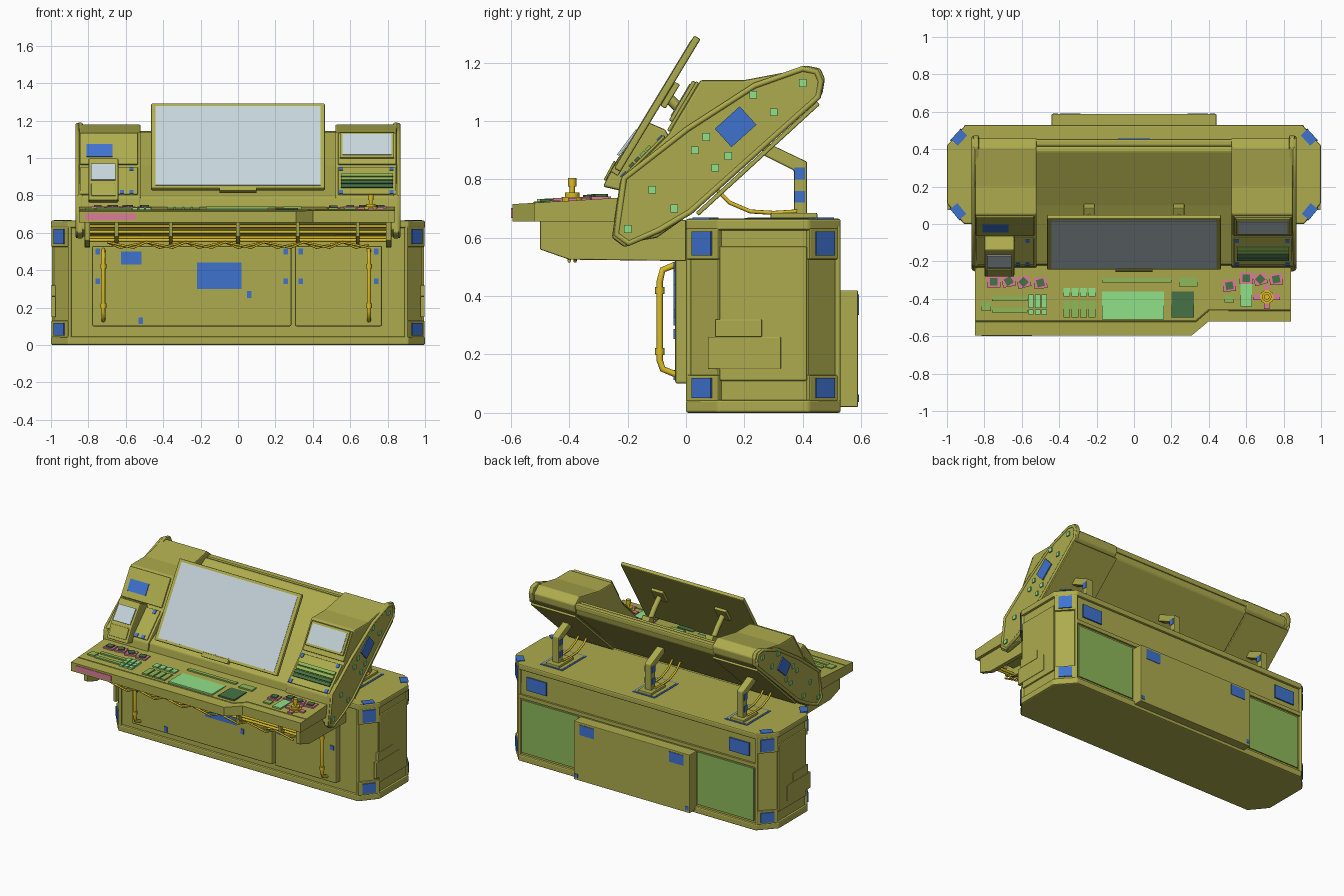
import bpy, bmesh
from math import atan2, hypot, radians
from mathutils import Matrix, Vector


def material(name, rgb):
    m = bpy.data.materials.new(name)
    m.diffuse_color = (*rgb, 1)
    return m


OLIVE = material("olive", (0.42, 0.41, 0.075))
BLUE = material("blue", (0.05, 0.17, 0.62))
GREEN = material("green", (0.28, 0.75, 0.25))
DARK = material("dark_green", (0.06, 0.17, 0.06))
PINK = material("pink", (0.72, 0.2, 0.32))
YELLOW = material("yellow", (0.7, 0.5, 0.02))
GLASS = material("glass", (0.56, 0.66, 0.70))
PANEL = material("rear_green", (0.27, 0.48, 0.1))


def finish(name, bm, mat, bevel=0):
    bmesh.ops.recalc_face_normals(bm, faces=bm.faces)
    me = bpy.data.meshes.new(name)
    bm.to_mesh(me)
    bm.free()
    ob = bpy.data.objects.new(name, me)
    bpy.context.collection.objects.link(ob)
    me.materials.append(mat)
    if bevel:
        mod = ob.modifiers.new("bevel", "BEVEL")
        mod.width, mod.segments, mod.limit_method = bevel, 2, "ANGLE"
    return ob


def box(name, c, s, mat=OLIVE, rot=(0, 0, 0), bevel=0):
    bm = bmesh.new()
    r = Matrix.Identity(4)
    for a, ax in zip(rot, "XYZ"):
        r = Matrix.Rotation(a, 4, ax) @ r
    bmesh.ops.create_cube(bm, size=1, matrix=Matrix.Translation(c) @ r @ Matrix.Diagonal((*s, 1)))
    return finish(name, bm, mat, bevel)


def prism(name, pts, axis, a, b, mat=OLIVE, bevel=0):
    """Extrude a 2D outline along x (outline in y,z) or z (outline in x,y)."""
    bm = bmesh.new()
    place = (lambda p, h: (h, *p)) if axis == "x" else (lambda p, h: (*p, h))
    f = bm.faces.new([bm.verts.new(place(p, a)) for p in pts])
    ext = bmesh.ops.extrude_face_region(bm, geom=[f])
    d = Vector((b - a, 0, 0) if axis == "x" else (0, 0, b - a))
    bmesh.ops.translate(bm, vec=d, verts=[v for v in ext["geom"] if isinstance(v, bmesh.types.BMVert)])
    return finish(name, bm, mat, bevel)


def slab(name, x, w, p0, p1, thick, mat=OLIVE, off=0, bevel=0):
    """Plate lying on the slope from p0 to p1 (y,z), raised along its normal."""
    dy, dz = p1[0] - p0[0], p1[1] - p0[1]
    ln, h = hypot(dy, dz), off + thick / 2
    c = (x, (p0[0] + p1[0]) / 2 - dz / ln * h, (p0[1] + p1[1]) / 2 + dy / ln * h)
    return box(name, c, (w, ln, thick), mat, (atan2(dz, dy), 0, 0), bevel)


def tube(name, pts, r, mat=OLIVE, closed=False, res=2):
    cu = bpy.data.curves.new(name, "CURVE")
    cu.dimensions, cu.bevel_depth, cu.bevel_resolution, cu.use_fill_caps = "3D", r, res, True
    sp = cu.splines.new("POLY")
    sp.points.add(len(pts) - 1)
    for q, p in zip(sp.points, pts):
        q.co = (*p, 1)
    sp.use_cyclic_u = closed
    ob = bpy.data.objects.new(name, cu)
    bpy.context.collection.objects.link(ob)
    cu.materials.append(mat)
    return ob


def lerp(p, q, t):
    return (p[0] + (q[0] - p[0]) * t, p[1] + (q[1] - p[1]) * t)


# Base cabinet: chamfered plinth, core and cap
def footprint(i):
    half = [(0.91 - i / 2, i), (1 - i, 0.11), (1 - i, 0.42), (0.9 - i / 2, 0.53 - i)]
    return half + [(-x, y) for x, y in reversed(half)]


prism("base_plinth", footprint(0), "z", 0, 0.045, bevel=0.008)
prism("base_core", footprint(0.015), "z", 0.04, 0.64)
prism("base_cap", footprint(0), "z", 0.625, 0.665, bevel=0.008)

for s in (-1, 1):
    # Cabinet corners with blue markers
    for cx, cy, ang in ((0.955, 0.055, 0.885), (0.95, 0.475, -0.833)):
        for z, h in ((0.085, 0.09), (0.58, 0.11)):
            box("corner_block", (s * (cx - 0.012), cy + (0.01 if cy < 0.2 else -0.01), z), (0.14, 0.03, h), OLIVE, (0, 0, s * ang), 0.005)
            box("corner_marker", (s * cx, cy, z), (0.085, 0.012, h * 0.75), BLUE, (0, 0, s * ang))
        box("cap_marker", (s * (cx - 0.015), cy + (0.012 if cy < 0.2 else -0.012), 0.666), (0.075, 0.05, 0.006), BLUE, (0, 0, s * ang))
    # Cabinet end panels
    box("end_panel", (s * 0.985, 0.265, 0.34), (0.02, 0.3, 0.46), bevel=0.006)
    box("end_step", (s * 0.987, 0.2, 0.205), (0.022, 0.25, 0.11), bevel=0.003)
    box("end_step_top", (s * 0.987, 0.18, 0.29), (0.022, 0.16, 0.06), bevel=0.003)
    for y in (0.01, 0.52):
        tube("corner_edge", [(s * 0.9, y, 0.04), (s * 0.9, y, 0.64)], 0.01)
    # Rear service panels
    box("rear_green_panel", (s * 0.665, 0.518, 0.24), (0.43, 0.01, 0.36), PANEL)
    box("rear_marker", (s * 0.77, 0.518, 0.54), (0.15, 0.012, 0.09), BLUE)
    box("rear_box_marker", (s * 0.34, 0.589, 0.37), (0.11, 0.006, 0.07), BLUE)
    box("rear_box_stud", (s * 0.42, 0.589, 0.05), (0.025, 0.006, 0.025), BLUE)
box("rear_box", (0, 0.55, 0.22), (0.88, 0.078, 0.4), bevel=0.004)
box("rear_rail", (0, 0.52, 0.445), (1.8, 0.016, 0.025))

# Front doors, markers and handles
for x0, x1 in ((-0.78, 0.285), (0.305, 0.77)):
    box("front_door", ((x0 + x1) / 2, -0.012, 0.315), (x1 - x0, 0.05, 0.43), bevel=0.008)
    for x in (x0 + 0.03, x1 - 0.03):
        for z in (0.34, 0.5):
            box("door_marker", (x, -0.039, z), (0.025, 0.006, 0.03), BLUE)
for x, z, w, h in ((-0.1, 0.37, 0.24, 0.14), (-0.57, 0.465, 0.11, 0.07), (0.06, 0.27, 0.025, 0.035), (-0.52, 0.13, 0.025, 0.035)):
    box("door_label", (x, -0.039, z), (w, 0.006, h), BLUE)
for x in (-0.72, 0.7):
    tube("door_handle", [(x, -0.03, 0.13), (x, -0.08, 0.15), (x, -0.09, 0.18), (x, -0.09, 0.45), (x, -0.08, 0.49), (x, -0.03, 0.51)], 0.011, YELLOW)
    for z in (0.21, 0.42):
        tube("handle_collar", [(x, -0.09, z - 0.012), (x, -0.09, z + 0.012)], 0.016, YELLOW)

# Console centre body
prism("console_centre", [(-0.2, 0.6), (-0.235, 0.64), (-0.215, 0.79), (0.1, 0.96), (0.39, 1.14), (0.45, 1.12),
                         (0.44, 1.07), (0.0, 0.67), (-0.1, 0.6)], "x", -0.53, 0.53, bevel=0.008)
box("centre_top_lip", (0, 0.435, 1.125), (1.06, 0.04, 0.04), bevel=0.01)

# Console wings, side panels and trim
wing = [(-0.21, 0.58), (-0.25, 0.62), (-0.225, 0.79), (-0.06, 0.955), (0.05, 1.14), (0.2, 1.14), (0.41, 1.18),
        (0.46, 1.14), (0.455, 1.09), (0.0, 0.67), (-0.1, 0.6)]
side = [(-0.21, 0.567), (-0.254, 0.6), (-0.225, 0.8), (0.0, 0.975), (0.24, 1.13), (0.41, 1.19), (0.46, 1.18),
        (0.476, 1.145), (0.467, 1.09), (0.01, 0.68), (-0.1, 0.615)]
studs = [(0.23, 1.09), (0.4, 1.13), (0.3, 1.03), (0.07, 0.945), (0.03, 0.9), (0.145, 0.88), (0.1, 0.84),
         (-0.115, 0.765), (-0.04, 0.7), (-0.2, 0.63)]
for s in (-1, 1):
    prism("console_wing", wing, "x", s * 0.52, s * 0.85, bevel=0.008)
    prism("side_panel", side, "x", s * 0.83, s * 0.86, bevel=0.008)
    tube("side_trim", [(s * 0.858, lerp((y, z), (0.12, 0.9), 0.04)[0], lerp((y, z), (0.12, 0.9), 0.04)[1]) for y, z in side], 0.011, closed=True, res=1)
    for y, z in studs:
        box("side_stud", (s * 0.862, y, z), (0.012, 0.026, 0.026), GREEN)
    box("side_marker", (s * 0.862, 0.17, 0.98), (0.012, 0.115, 0.085), BLUE, (radians(42), 0, 0))
    # Wing face frames and rear rib
    slab("wing_face_rim", s * 0.69, 0.31, (-0.055, 0.962), (0.045, 1.13), 0.012, bevel=0.004)
    slab("wing_panel", s * 0.69, 0.31, (-0.215, 0.80), (-0.07, 0.945), 0.01, bevel=0.004)
    slab("wing_back_rim", s * 0.69, 0.34, (0.03, 0.69), (0.445, 1.07), 0.015, off=-0.02, bevel=0.004)

# Wing screen, key panel and left label
lo, hi = (-0.055, 0.962), (0.045, 1.13)
slab("wing_screen_frame", 0.69, 0.29, lerp(lo, hi, 0.17), lerp(lo, hi, 0.98), 0.018, off=0.006, bevel=0.005)
slab("wing_screen", 0.69, 0.26, lerp(lo, hi, 0.25), lerp(lo, hi, 0.9), 0.004, GLASS, 0.023)
slab("wing_label", -0.74, 0.14, lerp(lo, hi, 0.22), lerp(lo, hi, 0.62), 0.005, BLUE, 0.011)
lo, hi = (-0.215, 0.80), (-0.07, 0.945)
for i in range(4):
    t = 0.22 + 0.13 * i
    slab("key_row", 0.69, 0.28, lerp(lo, hi, t), lerp(lo, hi, t + 0.1), 0.012, DARK if i < 2 else PANEL, 0.008)
for x in (0.55, 0.82, -0.57, -0.62):
    for t in (0.06, 0.92):
        if x > 0 or t < 0.5 or x == -0.57:
            slab("panel_stud", x, 0.022, lerp(lo, hi, t - 0.06), lerp(lo, hi, t + 0.06), 0.006, BLUE, 0.009)

# Left instrument pod
prism("pod_body", [(-0.285, 0.775), (-0.235, 0.87), (-0.14, 1.0), (-0.07, 0.97), (-0.05, 0.93), (-0.22, 0.76)], "x", -0.8, -0.64, bevel=0.008)
slab("pod_screen", -0.72, 0.13, (-0.23, 0.88), (-0.165, 0.967), 0.008, GLASS)
slab("pod_lower_plate", -0.72, 0.13, (-0.275, 0.795), (-0.24, 0.86), 0.008, OLIVE, bevel=0.003)

# Main screen with frame, hinge tab and rear arms
lo, hi = (-0.225, 0.825), (0.05, 1.28)
slab("main_screen_frame", 0, 0.93, lo, hi, 0.025, bevel=0.006)
slab("main_screen_glass", 0, 0.88, lerp(lo, hi, 0.035), lerp(lo, hi, 0.965), 0.004, GLASS, 0.023)
slab("screen_tab", 0, 0.2, lerp(lo, hi, -0.03), lerp(lo, hi, 0.025), 0.03, bevel=0.004)
for x in (-0.24, 0.24):
    slab("screen_mount", x, 0.09, lerp(lo, hi, 0.5), lerp(lo, hi, 0.68), 0.02, off=-0.02, bevel=0.004)
    tube("screen_arm", [(x, -0.06, 1.08), (x, 0.0, 1.02), (x, 0.07, 0.93)], 0.018)
    box("arm_foot", (x, 0.075, 0.96), (0.06, 0.06, 0.06), rot=(0.5, 0, 0), bevel=0.006)


# Desk: stepped outline with a slightly rising top
def top_z(y):
    return 0.715 + (y + 0.595) * 0.06


desk = prism("desk", [(-0.85, -0.595), (0.31, -0.595), (0.4, -0.52), (0.84, -0.52), (0.84, -0.2), (-0.85, -0.2)], "z", 0.655, 0.715)
for v in desk.data.vertices:
    if v.co.z > 0.7:
        v.co.z = top_z(v.co.y)
tube("desk_edge", [(-0.845, -0.52, top_z(-0.52)), (0.33, -0.52, top_z(-0.52)), (0.4, -0.46, top_z(-0.46)), (0.835, -0.46, top_z(-0.46))], 0.004, res=0)
box("desk_front_label", (-0.68, -0.596, 0.685), (0.27, 0.006, 0.035), PINK)

# Under-desk end plates, ribs and pipes
under = [(-0.5, 0.66), (-0.5, 0.56), (-0.4, 0.525), (0.0, 0.52), (0.0, 0.66)]
for s in (-1, 1):
    prism("desk_end_plate", under, "x", s * 0.79, s * 0.82, bevel=0.004)
prism("desk_tray", [(-0.44, 0.66), (-0.38, 0.6), (0.0, 0.57), (0.0, 0.66)], "x", -0.8, 0.8)
for x in (-0.65, -0.36, 0, 0.32, 0.64):
    prism("desk_rib", [(-0.47, 0.66), (-0.46, 0.58), (-0.38, 0.545), (0.0, 0.535), (0.0, 0.66)], "x", x - 0.01, x + 0.01)
for y, z in ((-0.45, 0.635), (-0.44, 0.605), (-0.42, 0.575), (-0.38, 0.56)):
    tube("under_pipe", [(-0.8, y, z), (0.8, y, z)], 0.009, YELLOW)
for k in range(2):
    tube("under_cable", [(-0.7 + 0.07 * i, -0.4 + 0.02 * k, 0.55 - 0.015 * ((i * (k + 1)) % 3)) for i in range(21)], 0.006, YELLOW)


# Desk controls: x, y, width, depth, colour, turn
def control(name, x, y, w, d, mat, turn=0, h=0.01):
    box(name, (x, y, top_z(y) + h / 2 - 0.002), (w, d, h), mat, (0, 0, radians(turn)))


for x, y, w, d, mat in ((-0.665, -0.4, 0.19, 0.025, PANEL), (-0.665, -0.46, 0.19, 0.025, PANEL), (-0.005, -0.435, 0.33, 0.15, GREEN),
                        (0.015, -0.3, 0.37, 0.025, PANEL), (0.26, -0.43, 0.12, 0.14, DARK), (0.29, -0.31, 0.1, 0.05, PANEL),
                        (0.6, -0.38, 0.06, 0.12, GREEN), (-0.79, -0.44, 0.05, 0.05, PANEL), (0.51, -0.4, 0.05, 0.04, PANEL)):
    control("control_panel", x, y, w, d, mat)
for i in range(3):
    for j in range(3):
        control("left_key", -0.55 + i * 0.035, -0.4 - j * 0.035, 0.028, 0.028 if j else 0.045, GREEN, 0, 0.014)
for i in range(4):
    control("centre_key_upper", -0.36 + i * 0.045, -0.365, 0.036, 0.045, GREEN)
    control("centre_key_lower", -0.36 + i * 0.045, -0.455, 0.036, 0.09, PANEL)
for x, y, t in ((-0.75, -0.31, 0), (-0.67, -0.305, 30), (-0.59, -0.31, 45), (-0.5, -0.315, 15), (0.51, -0.33, 10),
                (0.6, -0.29, 0), (0.675, -0.295, 45), (0.76, -0.295, 10)):
    control("switch_plate", x, y, 0.07, 0.06, PINK, t / 3)
    control("switch", x, y, 0.04, 0.04, DARK, t, 0.018)

# Joystick
control("joystick_plate", 0.71, -0.39, 0.14, 0.03, PINK)
control("joystick_plate_cross", 0.71, -0.39, 0.03, 0.13, PINK)
for z0, z1, r in ((0.72, 0.74, 0.038), (0.74, 0.755, 0.026), (0.75, 0.79, 0.01), (0.775, 0.805, 0.015)):
    tube("joystick_part", [(0.71, -0.39, z0), (0.71, -0.39, z1)], r, YELLOW, res=3)

# Rear support brackets with blue footings, and loose cables
arm = [(0.27, 0.93), (0.3, 0.915), (0.415, 0.86), (0.415, 0.665), (0.37, 0.665), (0.37, 0.83), (0.26, 0.885)]
for x in (-0.7, 0, 0.7):
    prism("support_bracket", arm, "x", x - 0.025, x + 0.025, bevel=0.006)
    box("bracket_foot", (x, 0.37, 0.675), (0.1, 0.16, 0.02), bevel=0.004)
    box("bracket_footing", (x, 0.33, 0.666), (0.17, 0.26, 0.004), BLUE)
    box("bracket_footing_inset", (x, 0.33, 0.667), (0.15, 0.24, 0.006))
    for z in (0.74, 0.82):
        box("bracket_marker", (x, 0.39, z), (0.056, 0.035, 0.04), BLUE)
    for k in (-0.03, 0.03):
        tube("rear_cable", [(x + k, 0.1, 0.77), (x + k, 0.15, 0.72), (x + k, 0.22, 0.69), (x + k, 0.3, 0.685), (x + k, 0.38, 0.69)], 0.007, YELLOW)
